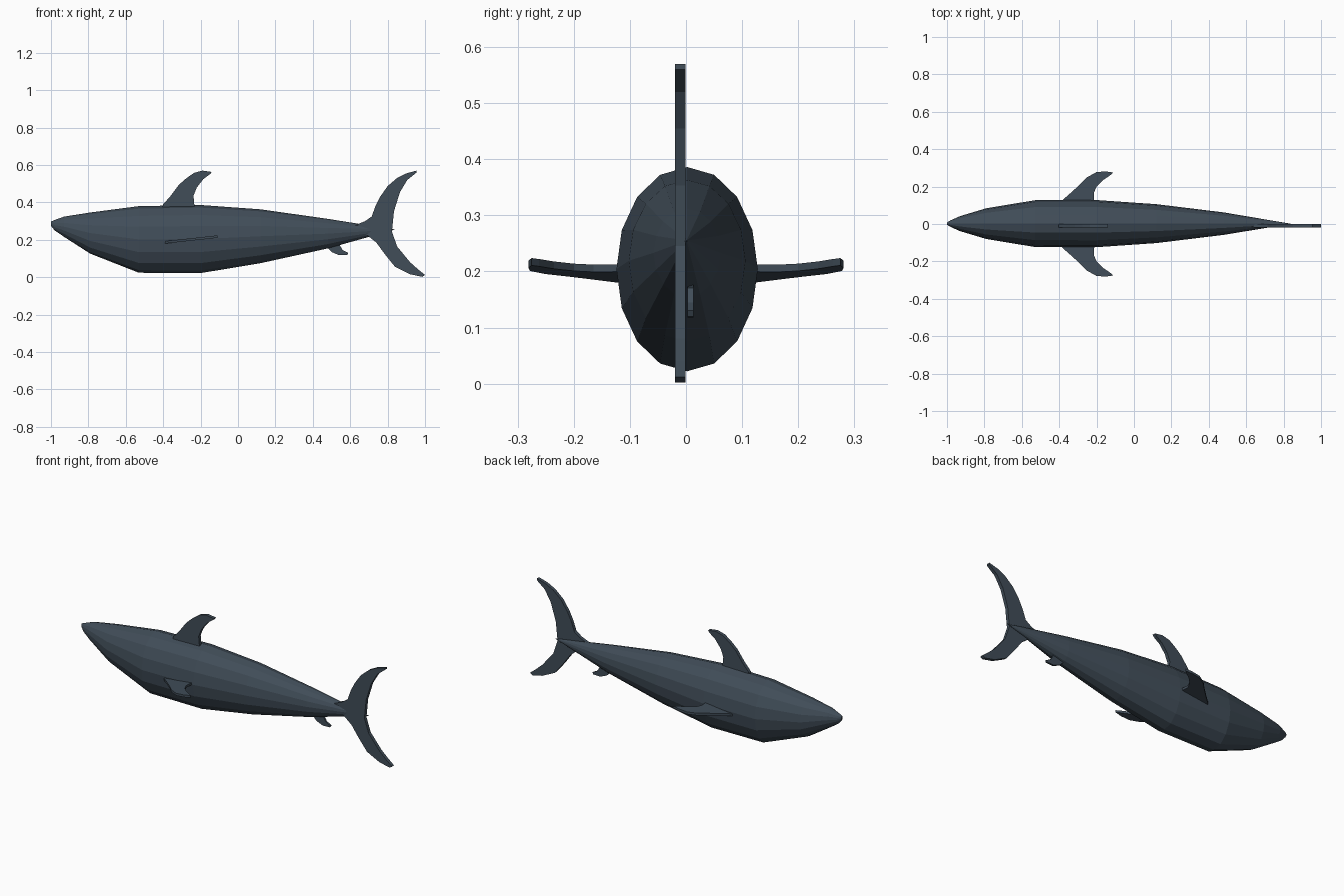
import bpy, bmesh, math

if "Cube" in bpy.data.objects:
    bpy.data.objects.remove(bpy.data.objects["Cube"])

slate = bpy.data.materials.new("slate blue grey")
slate.diffuse_color = (0.052, 0.074, 0.098, 1)
slate.use_nodes = True
slate.node_tree.nodes["Principled BSDF"].inputs["Base Color"].default_value = slate.diffuse_color


def finish(name, bm):
    bmesh.ops.recalc_face_normals(bm, faces=bm.faces[:])
    me = bpy.data.meshes.new(name)
    bm.to_mesh(me)
    bm.free()
    me.materials.append(slate)
    ob = bpy.data.objects.new(name, me)
    bpy.context.collection.objects.link(ob)
    return ob


# Body: 16-sided loft, sections are (x, z bottom, z top, half width)
SIDES = 16
sections = [(-1.0, .275, .298, .006), (-.98, .250, .306, .018),
            (-.93, .216, .324, .040), (-.79, .126, .346, .082),
            (-.53, .024, .380, .125), (-.20, .022, .386, .126),
            (.12, .075, .363, .104), (.48, .154, .312, .060)]
bm = bmesh.new()
rings = []
for x, lo, hi, w in sections:
    mid, h = (lo + hi) / 2, (hi - lo) / 2
    rings.append([bm.verts.new((x, .002 + w * math.sin(2 * math.pi * i / SIDES),
                                mid + h * math.cos(2 * math.pi * i / SIDES)))
                  for i in range(SIDES)])
for a, b in zip(rings, rings[1:]):
    for i in range(SIDES):
        j = (i + 1) % SIDES
        bm.faces.new((a[i], a[j], b[j], b[i]))
bm.faces.new(rings[0])
tip = bm.verts.new((.84, .001, .255))
for i in range(SIDES):
    bm.faces.new((rings[-1][i], rings[-1][(i + 1) % SIDES], tip))
finish("body", bm)


# Fins: flat plates extruded from an outline
def plate(name, points, offset):
    bm = bmesh.new()
    face = bm.faces.new([bm.verts.new(p) for p in points])
    ext = bmesh.ops.extrude_face_region(bm, geom=[face])
    moved = [v for v in ext["geom"] if isinstance(v, bmesh.types.BMVert)]
    bmesh.ops.translate(bm, verts=moved, vec=offset)
    return finish(name, bm)


dorsal = [(-.41, .35), (-.40, .39), (-.36, .435), (-.315, .495), (-.275, .53),
          (-.235, .558), (-.19, .57), (-.14, .563), (-.148, .552),
          (-.185, .525), (-.22, .48), (-.238, .435), (-.23, .35)]
plate("dorsal_fin", [(x, -.02, z) for x, z in dorsal], (0, .019, 0))

tail = [(.62, .275), (.68, .30), (.715, .325), (.735, .38), (.76, .43),
        (.80, .487), (.85, .53), (.90, .555), (.955, .57), (.955, .56),
        (.905, .52), (.866, .455), (.834, .353), (.823, .245), (.85, .165),
        (.92, .08), (.965, .04), (1.0, .012), (.985, .002), (.92, .016),
        (.84, .055), (.785, .123), (.74, .185), (.69, .225), (.62, .235)]
plate("tail_fin", [(x, -.02, z) for x, z in tail], (0, .019, 0))

anal = [(.45, .20), (.47, .165), (.50, .135), (.54, .118), (.585, .12),
        (.59, .13), (.56, .145), (.545, .17), (.56, .20)]
plate("anal_fin", [(x, .003, z) for x, z in anal], (0, .01, 0))

# Pectoral fins: mirrored plates tilted up toward the back
pectoral = [(-.42, .09), (-.38, .13), (-.34, .165), (-.29, .21), (-.25, .25),
            (-.20, .278), (-.15, .281), (-.11, .275), (-.125, .262),
            (-.165, .235), (-.20, .20), (-.215, .165), (-.21, .09)]
for side, name in ((1, "pectoral_fin_left"), (-1, "pectoral_fin_right")):
    plate(name, [(x, side * y, .181 + .11 * (x + .38)) for x, y in pectoral],
          (0, 0, .013))
